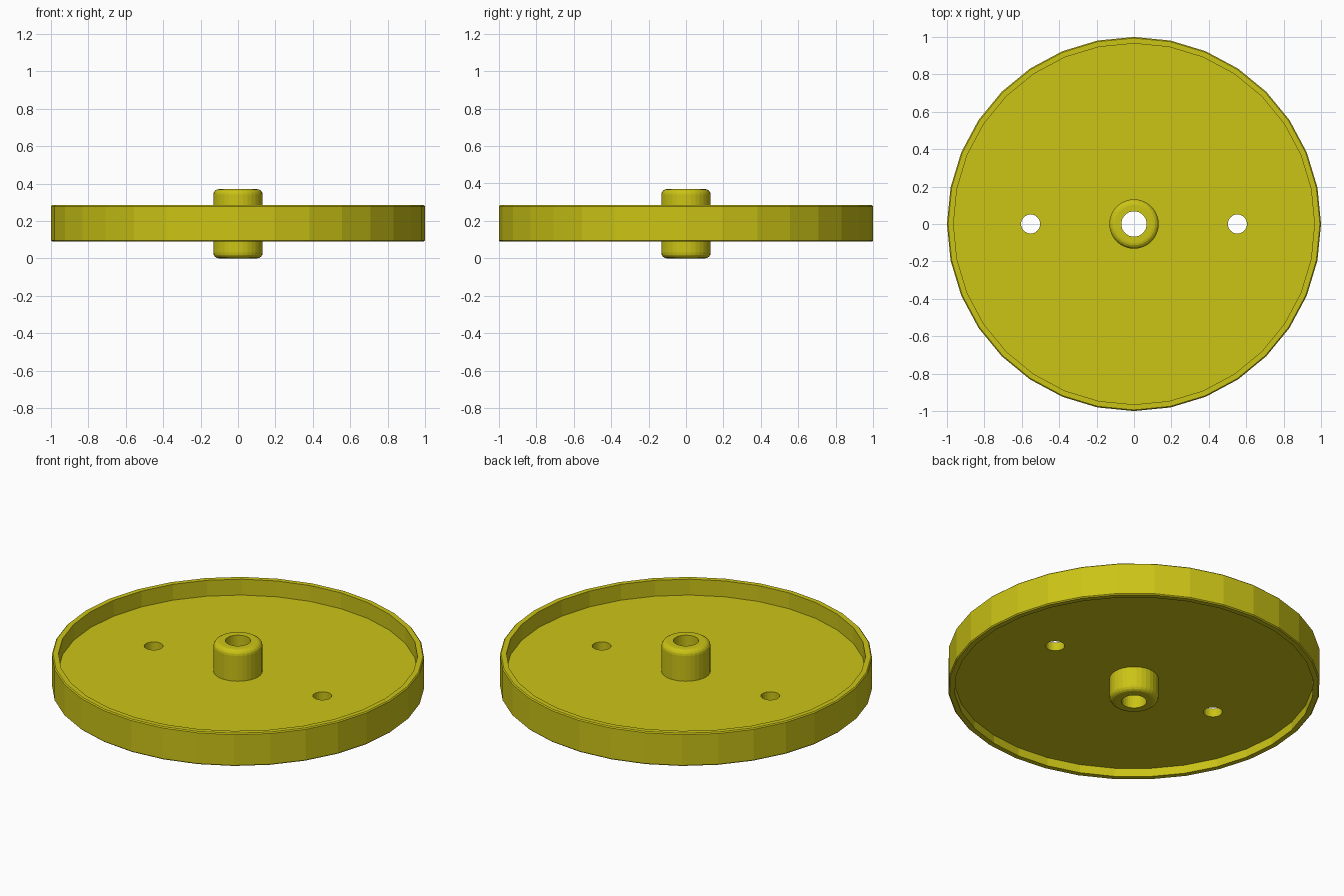
import bpy, math

if "Cube" in bpy.data.objects:
    bpy.data.objects.remove(bpy.data.objects["Cube"])

SIDES = 32
mat = bpy.data.materials.new("yellow_plastic")
mat.diffuse_color = (0.60, 0.55, 0.008, 1)
mat.use_nodes = True
mat.node_tree.nodes["Principled BSDF"].inputs["Base Color"].default_value = mat.diffuse_color


def lathe(name, profile):
    """Revolve a closed (radius, z) profile, listed counter-clockwise, about z."""
    verts, faces, n = [], [], len(profile)
    for i in range(SIDES):
        a = 2 * math.pi * i / SIDES
        verts += [(r * math.cos(a), r * math.sin(a), z) for r, z in profile]
        j = (i + 1) % SIDES
        faces += [(i * n + k, j * n + k, j * n + (k + 1) % n, i * n + (k + 1) % n)
                  for k in range(n)]
    mesh = bpy.data.meshes.new(name)
    mesh.from_pydata(verts, [], faces)
    mesh.materials.append(mat)
    obj = bpy.data.objects.new(name, mesh)
    bpy.context.collection.objects.link(obj)
    return obj


def arc(cr, cz, rad, start, steps=4):
    """Quarter-circle of profile points."""
    return [(cr + rad * math.cos(math.radians(start + 90 * i / steps)),
             cz + rad * math.sin(math.radians(start + 90 * i / steps)))
            for i in range(steps + 1)]


# Disc web with raised rim on both sides
b = 0.006
disc = lathe("wheel_disc", [
    (0.10, 0.14), (0.965, 0.14), (0.965, 0.09), (1 - b, 0.09), (1, 0.09 + b),
    (1, 0.284 - b), (1 - b, 0.284), (0.965, 0.284), (0.965, 0.19), (0.10, 0.19)])

# Two bolt holes through the web
for side in (-1, 1):
    bpy.ops.mesh.primitive_cylinder_add(vertices=SIDES, radius=0.051, depth=0.3,
                                        location=(side * 0.553, 0, 0.165))
    cutter = bpy.context.object
    cutter.name = "bolt_hole_cutter"
    cutter.hide_render = True
    cutter.data.materials.append(mat)
    mod = disc.modifiers.new("bolt_hole", 'BOOLEAN')
    mod.object = cutter
    mod.solver = 'EXACT'
    bpy.context.view_layer.objects.active = disc
    bpy.ops.object.modifier_apply(modifier=mod.name)
    bpy.data.objects.remove(cutter)

# Hub sleeve with rounded ends and an axle bore
R, H, f = 0.132, 0.37, 0.03
hub = lathe("hub", [(0.068, 0)] + arc(R - f, f, f, -90)
            + arc(R - f, H - f, f, 0) + [(0.068, H)])
